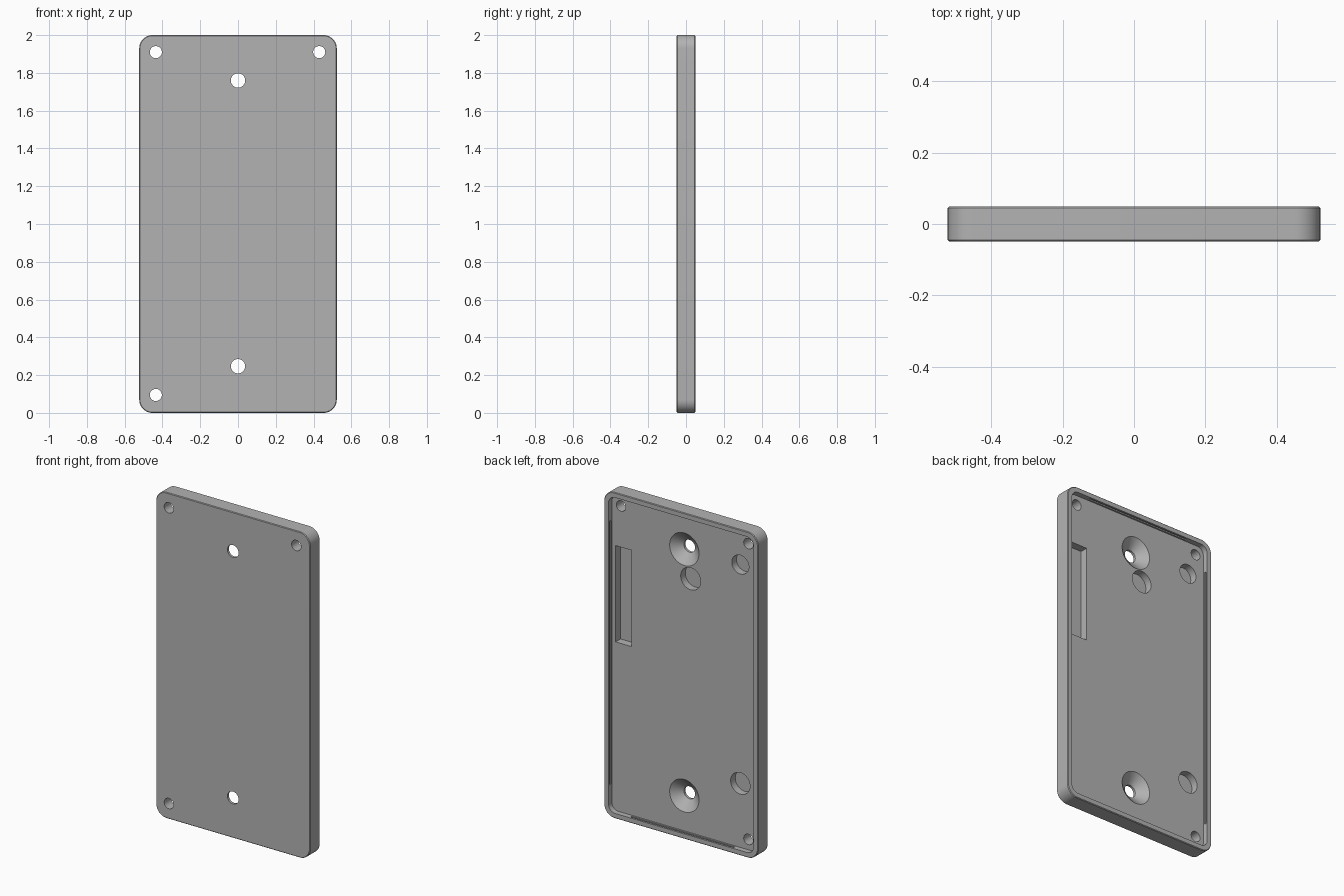
import bpy, bmesh, math

if "Cube" in bpy.data.objects:
    bpy.data.objects.remove(bpy.data.objects["Cube"], do_unlink=True)

HALF_X, HALF_Y = 0.523, 0.049   # half width and half thickness
WALL, FLOOR = 0.031, 0.016      # rim thickness, y of the recessed floor
BACK = HALF_Y + 0.05            # cutters run past the open back

grey = bpy.data.materials.new("plastic_grey")
grey.use_nodes = True
grey.diffuse_color = (0.45, 0.45, 0.45, 1)
grey.node_tree.nodes["Principled BSDF"].inputs["Base Color"].default_value = (0.45, 0.45, 0.45, 1)


def loft(name, rings):
    """Solid through matching (x, y, z) rings, capped at both ends."""
    bm = bmesh.new()
    loops = [[bm.verts.new(p) for p in ring] for ring in rings]
    n = len(loops[0])
    for a, b in zip(loops, loops[1:]):
        for i in range(n):
            j = (i + 1) % n
            bm.faces.new((a[i], a[j], b[j], b[i]))
    bm.faces.new(loops[0])
    bm.faces.new(loops[-1])
    bmesh.ops.recalc_face_normals(bm, faces=bm.faces)
    mesh = bpy.data.meshes.new(name)
    bm.to_mesh(mesh)
    bm.free()
    obj = bpy.data.objects.new(name, mesh)
    bpy.context.collection.objects.link(obj)
    return obj


def rounded(hx, hz, r, y, steps=10):
    """Rounded rectangle ring centred at z = 1."""
    ring = []
    for k, (sx, sz) in enumerate(((1, 1), (-1, 1), (-1, -1), (1, -1))):
        for i in range(steps + 1):
            a = math.pi / 2 * (k + i / steps)
            ring.append((sx * (hx - r) + r * math.cos(a), y,
                         1 + sz * (hz - r) + r * math.sin(a)))
    return ring


def circle(x, z, r, y, n=40):
    return [(x + r * math.cos(math.tau * i / n), y, z + r * math.sin(math.tau * i / n))
            for i in range(n)]


def box(name, x0, x1, y0, y1, z0, z1):
    return loft(name, [[(x0, y, z0), (x1, y, z0), (x1, y, z1), (x0, y, z1)] for y in (y0, y1)])


def cut(target, cutter):
    """Subtract the cutter and discard it."""
    cutter.hide_render = True
    mod = target.modifiers.new("cut", "BOOLEAN")
    mod.operation, mod.solver, mod.object = "DIFFERENCE", "EXACT", cutter
    bpy.context.view_layer.objects.active = target
    bpy.ops.object.modifier_apply(modifier=mod.name)
    bpy.data.objects.remove(cutter, do_unlink=True)


# Outer shell with slightly eased edges
e = 0.004
case = loft("enclosure_plate", [
    rounded(HALF_X - inset, 1 - inset, 0.07 - inset, y)
    for inset, y in ((e, -HALF_Y), (0, e - HALF_Y), (0, HALF_Y - e), (e, HALF_Y))])
case.data.materials.append(grey)

# Recessed back
cut(case, loft("recess", [rounded(HALF_X - WALL, 1 - WALL, 0.045, y) for y in (FLOOR, BACK)]))

# Shallow snap grooves in the rim walls
cut(case, box("side_grooves", -0.499, 0.499, 0.026, 0.037, 0.19, 1.81))
cut(case, box("end_grooves", -0.35, 0.35, 0.026, 0.037, 0.024, 1.976))

# Corner screw holes
for x, z in ((-0.435, 1.91), (0.43, 1.91), (-0.435, 0.095)):
    cut(case, loft("corner_hole", [circle(x, z, 0.032, y) for y in (-BACK, BACK)]))

# Countersunk mounting holes
for z in (0.247, 1.76):
    cut(case, loft("mounting_hole", [circle(0, z, r, y) for r, y in (
        (0.038, -BACK), (0.038, FLOOR - 0.05), (0.1, FLOOR), (0.1, BACK))]))

# Blind round pockets
for x, z, r in ((-0.043, 1.59, 0.068), (-0.38, 1.767, 0.058), (-0.38, 0.424, 0.066)):
    cut(case, loft("round_pocket", [circle(x, z, r, y) for y in (FLOOR - 0.045, BACK)]))

# Long slot pocket
cut(case, box("slot_pocket", 0.358, 0.467, FLOOR - 0.048, BACK, 1.066, 1.657))

# Smooth the curved walls, keep edges crisp
bpy.ops.object.select_all(action="DESELECT")
case.select_set(True)
bpy.context.view_layer.objects.active = case
bpy.ops.object.shade_smooth_by_angle(angle=math.radians(30))
